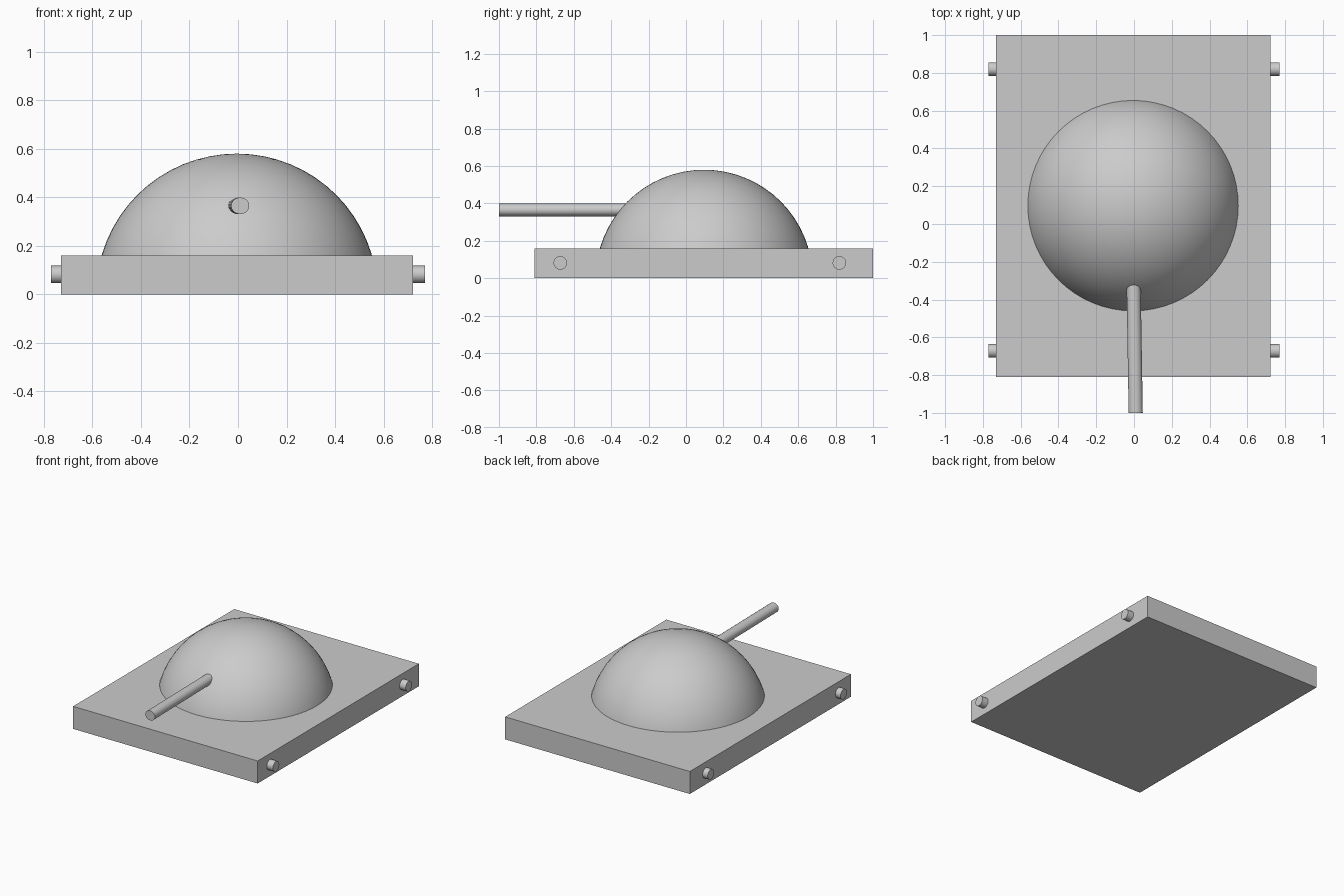
import bpy, bmesh
from mathutils import Vector

if "Cube" in bpy.data.objects:
    bpy.data.objects.remove(bpy.data.objects["Cube"])


def box(name, lo, hi):
    lo, hi = Vector(lo), Vector(hi)
    bpy.ops.mesh.primitive_cube_add(size=1, location=(lo + hi) / 2)
    ob = bpy.context.object
    ob.name = name
    ob.scale = hi - lo
    bpy.ops.object.transform_apply(location=False, rotation=False, scale=True)
    return ob


def rod(name, a, b, radius, sides=32, widen=1.0):
    a, b = Vector(a), Vector(b)
    d = b - a
    bpy.ops.mesh.primitive_cylinder_add(radius=radius, depth=d.length, vertices=sides)
    ob = bpy.context.object
    ob.name = name
    ob.scale.x = widen
    bpy.ops.object.transform_apply(location=False, rotation=False, scale=True)
    ob.location = (a + b) / 2
    # local y stays vertical so that local x is the sideways width
    ob.rotation_euler = d.to_track_quat('Z', 'Y').to_euler()
    bpy.ops.object.shade_smooth_by_angle()
    return ob


# Flat base slab
box("base", (-0.73, -0.81, 0), (0.722, 1.0, 0.16))

# Dome: upper part of a sphere, cut just inside the slab
bpy.ops.mesh.primitive_uv_sphere_add(segments=64, ring_count=32, radius=0.58)
dome = bpy.context.object
dome.name = "dome"
bm = bmesh.new()
bm.from_mesh(dome.data)
cut = bmesh.ops.bisect_plane(bm, geom=bm.verts[:] + bm.edges[:] + bm.faces[:],
                             plane_co=(0, 0, 0.14), plane_no=(0, 0, 1), clear_inner=True)
rim = [e for e in cut["geom_cut"] if isinstance(e, bmesh.types.BMEdge)]
bmesh.ops.contextual_create(bm, geom=rim)
bm.to_mesh(dome.data)
bm.free()
dome.location = (-0.005, 0.097, 0)
bpy.ops.object.shade_smooth_by_angle()

# Barrel, very slightly turned sideways
rod("barrel", (0.009, -1.0, 0.365), (-0.004, -0.2, 0.365), 0.034, widen=1.1)

# Axle stubs on both sides
for side in (-1, 1):
    for end, y in (("front", -0.672), ("rear", 0.82)):
        label = "left" if side < 0 else "right"
        rod(f"{end}_{label}_axle_stub", (side * 0.69, y, 0.082), (side * 0.77, y, 0.082), 0.036)
